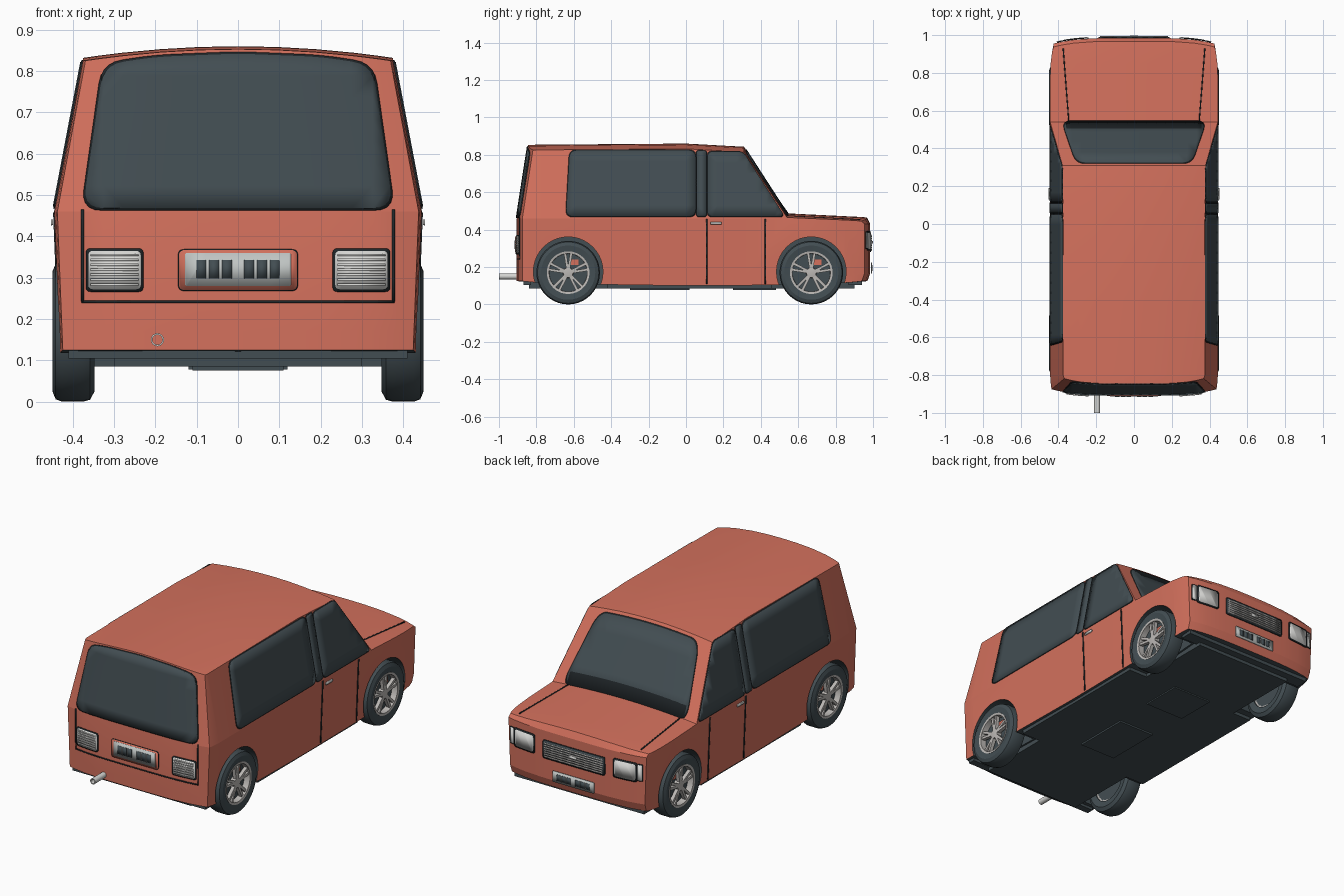
import bpy, bmesh, math
from mathutils import Vector, Matrix

cube = bpy.data.objects.get("Cube")
if cube:
    bpy.data.objects.remove(cube)


def material(name, *rgb):
    m = bpy.data.materials.new(name)
    m.use_nodes = True
    m.diffuse_color = (*rgb, 1)
    m.node_tree.nodes["Principled BSDF"].inputs["Base Color"].default_value = (*rgb, 1)
    return m


PAINT = material("coral paint", 0.66, 0.165, 0.11)
DARK = material("dark glass and rubber", 0.055, 0.075, 0.085)
BLACK = material("black trim", 0.015, 0.02, 0.023)
SILVER = material("silver", 0.5, 0.48, 0.46)
LAMP = material("lamp white", 0.68, 0.68, 0.66)
PLATE = material("plate grey", 0.53, 0.56, 0.55)


def make(name, bm, *mats, angle=30):
    bmesh.ops.recalc_face_normals(bm, faces=bm.faces)
    mesh = bpy.data.meshes.new(name)
    bm.to_mesh(mesh)
    bm.free()
    for m in mats:
        mesh.materials.append(m)
    ob = bpy.data.objects.new(name, mesh)
    bpy.context.collection.objects.link(ob)
    smooth(ob, angle)
    return ob


def smooth(ob, angle):
    bpy.ops.object.select_all(action='DESELECT')
    ob.select_set(True)
    bpy.context.view_layer.objects.active = ob
    bpy.ops.object.shade_smooth_by_angle(angle=math.radians(angle))


def slices(bm, axis, values):
    normal = Vector([i == axis for i in range(3)])
    for v in values:
        bmesh.ops.bisect_plane(bm, geom=bm.verts[:] + bm.edges[:] + bm.faces[:],
                               plane_co=normal * v, plane_no=normal)


def interp(t, knots):
    for (a, va), (b, vb) in zip(knots, knots[1:]):
        if t <= b:
            return va + (vb - va) * max(0, (t - a) / (b - a))
    return knots[-1][1]


# Shape rules shared by the body shell and everything laid on it
REAR, NOSE, BELT = -0.905, 0.985, 0.46


def half_width(z):
    return 0.445 - (z - BELT) * 0.19 if z > BELT else 0.445 - (BELT - z) * 0.04


def plan(y):
    return 1 - 0.03 * (max(0, abs(y) - 0.75) / 0.2) ** 2


def floor_z(y):
    return interp(y, [(-0.91, 0.125), (-0.7, 0.11), (0, 0.1), (0.7, 0.105), (0.99, 0.125)])


def edge_z(y):
    return interp(y, [(-0.91, 0.825), (0, 0.832), (0.31, 0.815), (0.54, 0.465), (0.99, 0.445)])


def crown(y):
    return interp(y, [(0.31, 0.028), (0.54, 0.022), (0.99, 0.02)])


def on_side(s):
    return lambda y, z, h: (s * (half_width(z) * plan(y) + h), y, z)


def on_rear(x, z, h):
    return x, REAR + max(0, z - BELT) * 0.155 + 0.03 * (x / half_width(z)) ** 4 - h, z


def on_nose(x, z, h):
    return x, NOSE - 0.03 * (x / 0.43) ** 4 + h, z


def on_top(x, y, h):
    z = edge_z(y)
    return x, y, z + crown(y) * (1 - (x / half_width(z)) ** 2) + h


# Body shell: a sliced box bent by the shape rules, with wheel arches cut out
bm = bmesh.new()
bmesh.ops.create_cube(bm, size=2)
for v in bm.verts:
    v.co.y = REAR if v.co.y < 0 else NOSE
    v.co.z = (v.co.z + 1) / 2
slices(bm, 0, [s * k for k in (0.25, 0.5, 0.75, 0.9) for s in (1, -1)] + [0])
slices(bm, 1, [-0.87, -0.8, -0.4, 0, 0.31, 0.54, 0.75, 0.85, 0.93])
slices(bm, 2, [0.07, 0.5])
for v in bm.verts:
    px, y, t = v.co
    belt = interp(y, [(0.54, BELT), (0.99, 0.43)])
    up = max(0, t - 0.5) * 2
    low = floor_z(y)
    z = low + (belt - low) * min(1, t * 2) + (edge_z(y) - belt) * up
    x = px * half_width(z) * plan(y)
    z += crown(y) * up * (1 - px * px)
    back = interp(y, [(REAR, 1), (-0.8, 0)])
    fore = interp(y, [(0.85, 0), (NOSE, 1)])
    y += back * (max(0, z - BELT) * 0.155 + 0.03 * px ** 4) - fore * 0.03 * px ** 4
    if fore == 1:
        y -= 0.018 * up + (0.015 if t < 0.01 else 0)
    v.co = x, y, z
bmesh.ops.recalc_face_normals(bm, faces=bm.faces)
for f in bm.faces:
    f.material_index = int(f.normal.z < -0.8)
body = make("body_shell", bm, PAINT, DARK)

AXLES = {"rear": -0.63, "front": 0.67}
for end, y in AXLES.items():
    for s in (1, -1):
        bm = bmesh.new()
        bmesh.ops.create_cone(bm, cap_ends=True, segments=40, radius1=0.186, radius2=0.186, depth=0.3,
                              matrix=Matrix.Translation((s * 0.46, y, 0.175)) @ Matrix.Rotation(math.pi / 2, 4, 'Y'))
        for f in bm.faces:
            f.material_index = 1
        cutter = make("arch_cutter", bm, PAINT, DARK)
        cutter.hide_render = True
        mod = body.modifiers.new("arch", 'BOOLEAN')
        mod.object, mod.operation, mod.solver = cutter, 'DIFFERENCE', 'EXACT'
        bpy.context.view_layer.objects.active = body
        bpy.ops.object.modifier_apply(modifier=mod.name)
        bpy.data.objects.remove(cutter)
smooth(body, 10)


# Thin plates that follow the body surface
def rounded(pts, r):
    pts = [Vector(p) for p in pts]
    out = []
    for i, p in enumerate(pts):
        a, b = pts[i - 1] - p, pts[(i + 1) % len(pts)] - p
        d = min(r, a.length * 0.45, b.length * 0.45)
        a, b = p + a.normalized() * d, p + b.normalized() * d
        out += [a.lerp(p, k / 5).lerp(p.lerp(b, k / 5), k / 5) for k in range(6)]
    return out


def panel(name, place, pts, mat, r=0.0, lift=0.003, border=0):
    lo = [min(p[i] for p in pts) for i in (0, 1)]
    hi = [max(p[i] for p in pts) for i in (0, 1)]
    if border:
        grown = [[p[i] + border * (2 * p[i] - lo[i] - hi[i]) / (hi[i] - lo[i]) for i in (0, 1)] for p in pts]
        panel(name + "_seal", place, grown, BLACK, r, lift - 0.002)
    bm = bmesh.new()
    outline = rounded(pts, r) if r else pts
    bm.faces.new([bm.verts.new((p[0], p[1], 0)) for p in outline])
    for i in (0, 1):
        n = max(1, int((hi[i] - lo[i]) / 0.05))
        slices(bm, i, [lo[i] + (hi[i] - lo[i]) * k / n for k in range(1, n)])
    for v in bm.verts:
        v.co = place(v.co.x, v.co.y, lift)
    ob = make(name, bm, mat)
    mod = ob.modifiers.new("thickness", 'SOLIDIFY')
    mod.thickness, mod.offset = 0.005, 0


def rect(u0, u1, v0, v1):
    return [(u0, v0), (u1, v0), (u1, v1), (u0, v1)]


def seam(name, place, a, b, width=0.006):
    a, b = Vector(a), Vector(b)
    n = (b - a).orthogonal().normalized() * width / 2
    panel(name, place, [a - n, b - n, b + n, a + n], BLACK, lift=0)


# Windscreen, bonnet and rear hatch
panel("windscreen", on_top, [(-0.38, 0.54), (0.38, 0.54), (0.305, 0.325), (-0.305, 0.325)], DARK, 0.05, border=0.005)
panel("rear_window", on_rear, [(-0.375, 0.468), (0.375, 0.468), (0.325, 0.815), (0.2, 0.834), (0, 0.842),
                               (-0.2, 0.834), (-0.325, 0.815)], DARK, 0.05, border=0.005)
seam("hatch_bottom_seam", on_rear, (-0.378, 0.242), (0.378, 0.242))
for s, side in ((1, "left"), (-1, "right")):
    seam(side + "_hatch_seam", on_rear, (s * 0.376, 0.242), (s * 0.376, 0.465))
    seam(side + "_bonnet_seam", on_top, (s * 0.345, 0.54), (s * 0.375, 0.93))

    # Side glass, doors and handles
    flank = on_side(s)
    panel(side + "_rear_side_window", flank, [(-0.64, 0.472), (0.05, 0.472), (0.05, 0.822), (-0.62, 0.822)],
          DARK, 0.04, border=0.005)
    panel(side + "_door_pillar", flank, rect(0.058, 0.108, 0.472, 0.82), DARK, 0.015, border=0.004)
    panel(side + "_front_side_window", flank, [(0.117, 0.472), (0.525, 0.472), (0.305, 0.815), (0.117, 0.815)],
          DARK, 0.03, border=0.005)
    for y in (0.11, 0.425):
        seam(side + "_door_seam", flank, (y, 0.11), (y, 0.458), 0.008)
    panel(side + "_door_handle", flank, rect(0.13, 0.19, 0.427, 0.441), LAMP, 0.005, 0.006)

    # Lamps with ribbed lenses
    a, b = sorted((s * 0.235, s * 0.362))
    panel(side + "_tail_lamp", on_rear, rect(a, b, 0.272, 0.365), LAMP, 0.012, 0.004, 0.006)
    for k in range(7):
        z = 0.28 + k * 0.012
        panel(side + "_tail_lamp_rib", on_rear, rect(a + 0.006, b - 0.006, z, z + 0.006), LAMP, lift=0.008)
    a, b = sorted((s * 0.25, s * 0.37))
    panel(side + "_headlamp", on_nose, rect(a, b, 0.295, 0.385), LAMP, 0.012, 0.005, 0.008)
    a, b = sorted((s * 0.382, s * 0.405))
    panel(side + "_indicator", on_nose, rect(a, b, 0.3, 0.385), LAMP, 0.006, 0.004, 0.004)

# Grille
panel("grille", on_nose, rect(-0.185, 0.185, 0.285, 0.375), DARK, 0.01, 0.004, 0.006)
for k in range(7):
    z = 0.289 + k * 0.012
    panel("grille_slat", on_nose, rect(-0.18, 0.18, z, z + 0.007), SILVER, lift=0.008)
panel("grille_badge", on_nose, rect(-0.022, 0.022, 0.325, 0.34), LAMP, 0.004, 0.011)

# Registration plates with plain blocks
panel("rear_plate_recess", on_rear, rect(-0.143, 0.143, 0.27, 0.367), PAINT, 0.015, 0.003, 0.002)
for end, place, z, h in (("rear", on_rear, 0.28, 0.08), ("front", on_nose, 0.165, 0.06)):
    panel(end + "_plate", place, rect(-0.128, 0.128, z, z + h), PLATE, 0.005, 0.006)
    for k in (-3, -2, -1, 1, 2, 3):
        x = k * 0.031 - math.copysign(0.004, k)
        panel(end + "_plate_block", place, rect(x - 0.012, x + 0.012, z + h * 0.22, z + h * 0.78), DARK, lift=0.009)


# Underbody, bumper lips and exhaust
def box(name, x, y0, y1, z0, z1, mat):
    bm = bmesh.new()
    bmesh.ops.create_cube(bm, size=1)
    for v in bm.verts:
        v.co = (v.co.x * 2 * x, y0 if v.co.y < 0 else y1, z0 if v.co.z < 0 else z1)
    make(name, bm, mat)


box("floor_pan", 0.3, -0.84, 0.9, 0.085, 0.14, DARK)
box("sill_pan", 0.415, -0.42, 0.46, 0.085, 0.13, DARK)
box("engine_tray", 0.12, 0.25, 0.48, 0.078, 0.1, DARK)
box("centre_tunnel", 0.11, -0.3, 0.02, 0.076, 0.1, DARK)
box("rear_lip", 0.41, -0.87, -0.83, 0.105, 0.14, DARK)
box("front_lip", 0.4, 0.87, 0.94, 0.103, 0.14, DARK)


def lathe(name, profile, spot, mat, axis='X', steps=40):
    bm = bmesh.new()
    vs = [bm.verts.new((a, 0, r)) for a, r in profile]
    es = [bm.edges.new((vs[i - 1], vs[i])) for i in range(len(vs))]
    bmesh.ops.spin(bm, geom=vs + es, cent=(0, 0, 0), axis=(1, 0, 0), angle=math.tau, steps=steps)
    bmesh.ops.remove_doubles(bm, verts=bm.verts, dist=0.0001)
    if axis == 'Y':
        bm.transform(Matrix.Rotation(math.pi / 2, 4, 'Z'))
    bm.transform(Matrix.Translation(spot))
    return make(name, bm, mat)


lathe("exhaust_pipe", [(-0.08, 0.012), (-0.08, 0.016), (0.08, 0.016), (0.08, 0.012)],
      (-0.195, -0.92, 0.15), LAMP, 'Y', 20)

# Wheels: tyre, rim, brake disc, caliper, hub and five twin spokes
TYRE = [(0.352, 0.11), (0.347, 0.145), (0.358, 0.165), (0.375, 0.17), (0.425, 0.17), (0.441, 0.164),
        (0.449, 0.145), (0.444, 0.112)]
RIM = [(0.36, 0.1), (0.36, 0.112), (0.446, 0.114), (0.444, 0.102)]
for end, y in AXLES.items():
    for s, side in ((1, "left"), (-1, "right")):
        tag, spot = f"{end}_{side}_", (0, y, 0.17)
        lathe(tag + "tyre", [(s * a, r) for a, r in TYRE], spot, DARK)
        lathe(tag + "rim", [(s * a, r) for a, r in RIM], spot, SILVER)
        lathe(tag + "brake_disc", [(s * 0.36, 0), (s * 0.36, 0.104), (s * 0.41, 0.104), (s * 0.41, 0)], spot, DARK)
        lathe(tag + "hub", [(s * 0.38, 0), (s * 0.38, 0.03), (s * 0.438, 0.026), (s * 0.442, 0)], spot, SILVER)
        bm = bmesh.new()
        for k in range(5):
            for lean in (-0.16, 0.16):
                turn = Matrix.Rotation(math.tau * k / 5 + lean, 4, 'X')
                bmesh.ops.create_cube(bm, size=1, matrix=Matrix.Translation(spot) @ turn
                                      @ Matrix.Translation((s * 0.428, 0, 0.063))
                                      @ Matrix.Diagonal((0.02, 0.014, 0.086, 1)))
        make(tag + "spokes", bm, SILVER)
        bm = bmesh.new()
        bmesh.ops.create_cube(bm, size=1, matrix=Matrix.Translation((s * 0.408, y + 0.035, 0.225))
                              @ Matrix.Diagonal((0.02, 0.04, 0.03, 1)))
        make(tag + "caliper", bm, PAINT)
